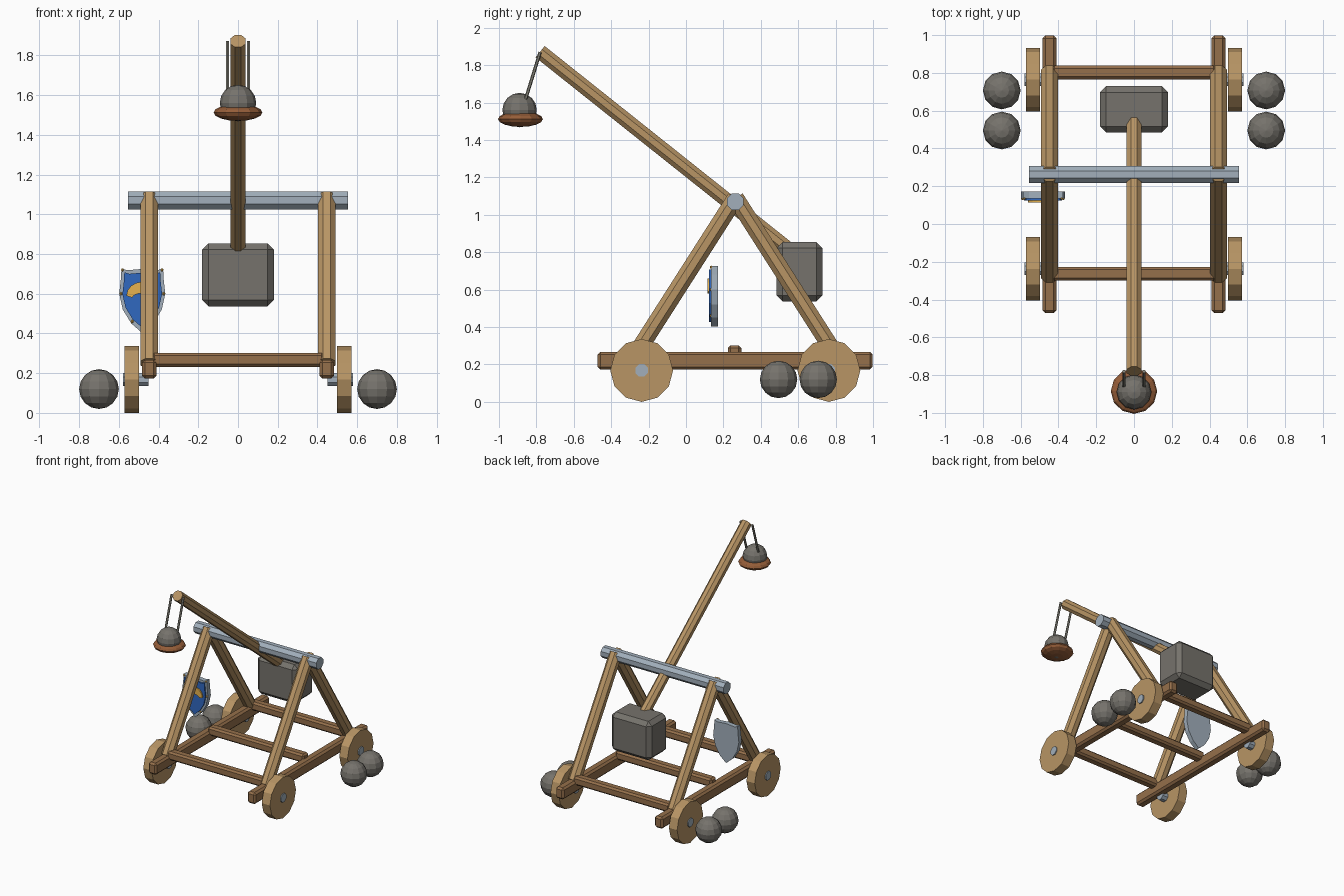
import bpy, bmesh
from math import pi, cos, sin
from mathutils import Vector, Matrix

if "Cube" in bpy.data.objects:
    bpy.data.objects.remove(bpy.data.objects["Cube"])


def material(name, rgb):
    m = bpy.data.materials.new(name)
    m.diffuse_color = (*rgb, 1)
    m.use_nodes = True
    m.node_tree.nodes["Principled BSDF"].inputs["Base Color"].default_value = m.diffuse_color
    return m


WOOD = material("light_wood", (0.48, 0.30, 0.13))
DARK = material("dark_wood", (0.30, 0.16, 0.07))
STONE = material("stone", (0.18, 0.17, 0.15))
STEEL = material("steel", (0.36, 0.43, 0.50))
LEATHER = material("leather", (0.30, 0.11, 0.04))
ROPE = material("rope", (0.26, 0.25, 0.21))
BLUE = material("blue_paint", (0.03, 0.14, 0.53))
GOLD = material("gold_paint", (0.80, 0.45, 0.08))


def finish(name, bm, mat):
    bmesh.ops.recalc_face_normals(bm, faces=bm.faces)
    me = bpy.data.meshes.new(name)
    bm.to_mesh(me)
    bm.free()
    me.materials.append(mat)
    ob = bpy.data.objects.new(name, me)
    bpy.context.collection.objects.link(ob)
    return ob


def rod(name, a, b, r, sides, mat, turn=0.0):
    """Straight prism running from point a to point b."""
    a, b = Vector(a), Vector(b)
    d = b - a
    bm = bmesh.new()
    bmesh.ops.create_cone(bm, cap_ends=True, segments=sides, radius1=r, radius2=r, depth=d.length)
    rot = d.to_track_quat('Z', 'Y').to_matrix().to_4x4()
    bm.transform(Matrix.Translation((a + b) / 2) @ rot @ Matrix.Rotation(turn, 4, 'Z'))
    return finish(name, bm, mat)


def octagon_beam(name, a, b, width, mat):
    return rod(name, a, b, width / 2 / cos(pi / 8), 8, mat, pi / 8)


def block(name, centre, size, bevel, mat):
    bm = bmesh.new()
    bmesh.ops.create_cube(bm, size=1)
    bm.transform(Matrix.Translation(centre) @ Matrix.Diagonal((*size, 1)))
    bmesh.ops.bevel(bm, geom=bm.edges[:], offset=bevel, segments=1, affect='EDGES')
    return finish(name, bm, mat)


def ball(name, centre, scale, mat, u=12, v=8):
    bm = bmesh.new()
    bmesh.ops.create_uvsphere(bm, u_segments=u, v_segments=v, radius=1)
    bm.transform(Matrix.Translation(centre) @ Matrix.Diagonal((*scale, 1)))
    return finish(name, bm, mat)


def plate(name, outline, y0, y1, mat):
    """Flat x-z outline extruded from y0 (front) to y1 (back)."""
    bm = bmesh.new()
    face = bm.faces.new([bm.verts.new((x, y0, z)) for x, z in outline])
    ext = bmesh.ops.extrude_face_region(bm, geom=[face])["geom"]
    for v in ext:
        if isinstance(v, bmesh.types.BMVert):
            v.co.y = y1
    return finish(name, bm, mat)


# Chassis, A-frames and wheels, once per side
for side, s in (("left", -1), ("right", 1)):
    x = 0.447 * s
    block(f"{side}_side_rail", (x, 0.263, 0.22), (0.074, 1.47, 0.095), 0.015, DARK)
    octagon_beam(f"{side}_front_leg", (x, -0.272, 0.25), (x, 0.265, 1.09), 0.09, WOOD)
    octagon_beam(f"{side}_back_leg", (x, 0.802, 0.25), (x, 0.265, 1.09), 0.09, WOOD)
    for end, y in (("front", -0.237), ("back", 0.764)):
        rod(f"{side}_{end}_wheel", (0.498 * s, y, 0.168), (0.572 * s, y, 0.168), 0.168, 12, WOOD)
        rod(f"{side}_{end}_hub", (0.45 * s, y, 0.168), (0.58 * s, y, 0.168), 0.036, 8, STEEL, pi / 8)
    # Spare shot lying beside the back wheels
    for i, y in enumerate((0.495, 0.707)):
        ball(f"{side}_spare_stone_{i + 1}", (0.7 * s, y, 0.12), (0.1, 0.1, 0.1), STONE)

# Cross beams
for end, y in (("front", -0.263), ("middle", 0.26), ("back", 0.802)):
    block(f"{end}_cross_beam", (0, y, 0.267), (0.87, 0.072, 0.07), 0.014, DARK)

# Pivot, throwing arm and counterweight
octagon_beam("pivot_axle", (-0.555, 0.263, 1.07), (0.555, 0.263, 1.07), 0.09, STEEL)
octagon_beam("throwing_arm", (0, -0.78, 1.872), (0, 0.54, 0.822), 0.078, WOOD)
block("counterweight", (0, 0.607, 0.695), (0.36, 0.245, 0.317), 0.032, STONE)

# Sling
ball("sling_pouch", (0, -0.885, 1.512), (0.123, 0.12, 0.042), LEATHER)
ball("loaded_stone", (0, -0.89, 1.56), (0.092, 0.092, 0.092), STONE)
for side, s in (("left", -1), ("right", 1)):
    rod(f"{side}_sling_rope", (0.053 * s, -0.78, 1.87), (0.053 * s, -0.885, 1.53), 0.009, 6, ROPE)

# Shield hanging inside the left frame
SX, SZ = -0.482, 0.59
half = [(0, 0.135), (0.075, 0.128), (0.105, 0.137), (0.107, 0.09), (0.116, 0.01),
        (0.098, -0.07), (0.055, -0.14), (0, -0.188)]


def heater(k):
    pts = half + [(-x, z) for x, z in reversed(half[1:-1])]
    return [(SX + x * k, SZ + z * k) for x, z in pts]


plate("shield_body", heater(1), 0.135, 0.172, STEEL)
plate("shield_field", heater(0.86), 0.124, 0.14, BLUE)
# Crescent crest and rim studs
arc = [pi * i / 8 for i in range(9)]
crescent = [(SX + 0.08 * cos(t), 0.59 + 0.07 * sin(t)) for t in arc]
crescent += [(SX + 0.05 * cos(t), 0.58 + 0.022 * sin(t)) for t in reversed(arc)]
plate("shield_crest", crescent, 0.114, 0.13, GOLD)
for i, (x, z) in enumerate(((0.1, 0.13), (0.108, 0.01), (0.05, -0.13))):
    for side, s in (("left", -1), ("right", 1)):
        ball(f"{side}_shield_stud_{i + 1}", (SX + x * s, 0.135, SZ + z), (0.008, 0.008, 0.008), GOLD, 6, 4)
